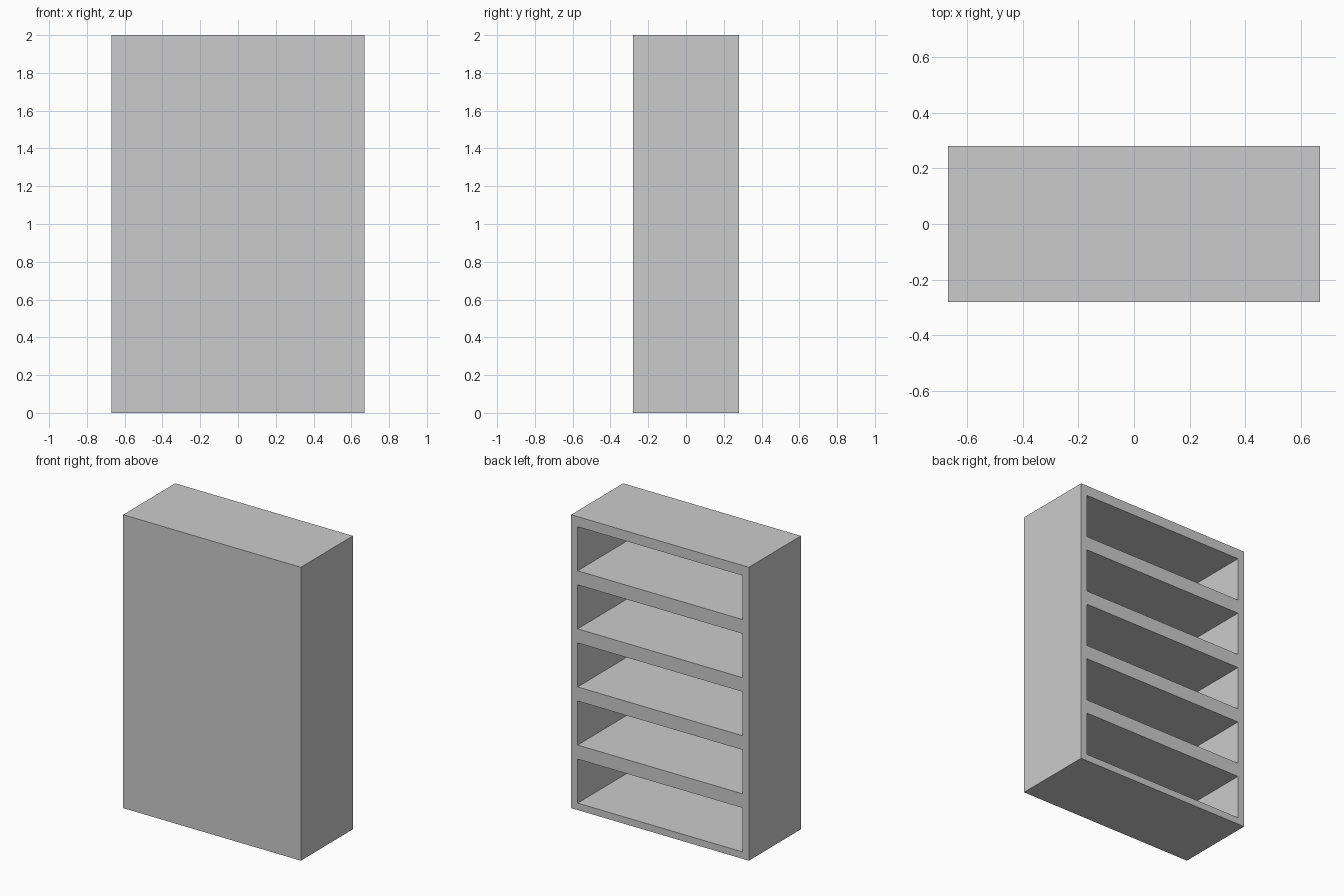
import bpy

if "Cube" in bpy.data.objects:
    bpy.data.objects.remove(bpy.data.objects["Cube"])

W, D, H = 1.34, 0.56, 2.0      # overall size
SIDE, PANEL = 0.049, 0.02      # side wall and closed front panel thickness
OPEN_H, PITCH, BASE = 0.30, 0.396, 0.047
SHELVES = 5


def box(name, lo, hi):
    center = [(a + b) / 2 for a, b in zip(lo, hi)]
    bpy.ops.mesh.primitive_cube_add(size=1, location=center)
    ob = bpy.context.object
    ob.name = name
    ob.scale = [b - a for a, b in zip(lo, hi)]
    bpy.ops.object.transform_apply(location=True, rotation=True, scale=True)
    return ob


# Solid cabinet block
cabinet = box("bookcase", (-W / 2, -D / 2, 0), (W / 2, D / 2, H))

# Compartment cutter, repeated up the height, open towards +y
cutter = box("compartment_cutter",
             (-W / 2 + SIDE, -D / 2 + PANEL, BASE),
             (W / 2 - SIDE, D / 2 + 0.1, BASE + OPEN_H))
array = cutter.modifiers.new("rows", 'ARRAY')
array.count = SHELVES
array.use_relative_offset = False
array.use_constant_offset = True
array.constant_offset_displace = (0, 0, PITCH)
cutter.hide_render = True

# Carve the compartments, leaving sides, shelves and panel
cut = cabinet.modifiers.new("compartments", 'BOOLEAN')
cut.operation = 'DIFFERENCE'
cut.solver = 'EXACT'
cut.object = cutter
bpy.context.view_layer.objects.active = cabinet
bpy.ops.object.modifier_apply(modifier=cut.name)
bpy.data.objects.remove(cutter, do_unlink=True)
